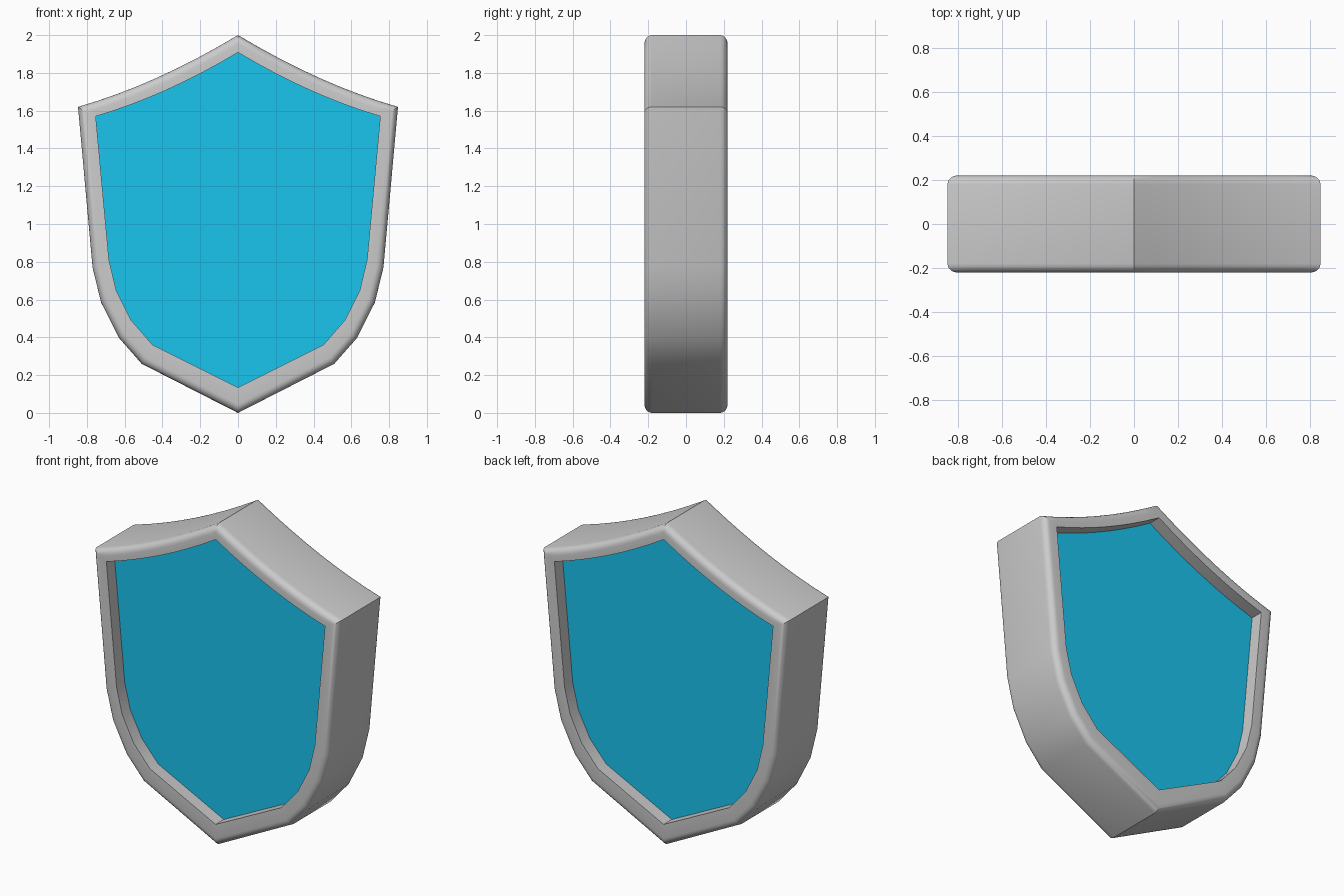
import bpy, bmesh, math

if "Cube" in bpy.data.objects:
    bpy.data.objects.remove(bpy.data.objects["Cube"])

HALF_DEPTH = 0.22    # half thickness of the rim
PANEL_HALF = 0.14    # recessed panel, seen from both sides
BEVEL = 0.04


def outline(top, ctrl, corner, side, tip):
    """Closed shield outline: curved shoulder, side points, tip, mirrored in x."""
    n = 8
    half = []
    for i in range(n + 1):
        t = i / n
        half.append(tuple((1 - t) ** 2 * a + 2 * t * (1 - t) * b + t * t * c
                          for a, b, c in zip(top, ctrl, corner)))
    half += side + [tip]
    return half + [(-x, z) for x, z in reversed(half[1:-1])]


def add_ring(bm, pts, y):
    return [bm.verts.new((x, y, z)) for x, z in pts]


def bridge(bm, a, b):
    n = len(a)
    for i in range(n):
        j = (i + 1) % n
        bm.faces.new((a[i], a[j], b[j], b[i]))


def finish(bm, name):
    bmesh.ops.recalc_face_normals(bm, faces=bm.faces[:])
    mesh = bpy.data.meshes.new(name)
    bm.to_mesh(mesh)
    bm.free()
    obj = bpy.data.objects.new(name, mesh)
    bpy.context.collection.objects.link(obj)
    return obj


outer = outline((0, 2.0), (0.438, 1.737), (0.847, 1.62),
                [(0.77, 0.77), (0.725, 0.585), (0.63, 0.397), (0.51, 0.26)], (0, 0))
inner = outline((0, 1.908), (0.38, 1.68), (0.753, 1.57),
                [(0.683, 0.81), (0.645, 0.65), (0.565, 0.49), (0.452, 0.36)], (0, 0.135))

# Rim: hollow shield band with rounded outer edges
bm = bmesh.new()
of, ob = (add_ring(bm, outer, y) for y in (-HALF_DEPTH, HALF_DEPTH))
nf, nb = (add_ring(bm, inner, y) for y in (-HALF_DEPTH, HALF_DEPTH))
for a, b in ((of, ob), (ob, nb), (nb, nf), (nf, of)):
    bridge(bm, a, b)
edges = [bm.edges.get((r[i - 1], r[i])) for r in (of, ob) for i in range(len(r))]
bmesh.ops.recalc_face_normals(bm, faces=bm.faces[:])
bmesh.ops.bevel(bm, geom=edges, offset=BEVEL, segments=5, profile=0.5, affect='EDGES')
rim = finish(bm, "shield_rim")
bpy.context.view_layer.objects.active = rim
rim.select_set(True)
bpy.ops.object.shade_smooth_by_angle(angle=math.radians(30))

# Panel: blue slab set back inside the rim
bm = bmesh.new()
pf, pb = (add_ring(bm, inner, y) for y in (-PANEL_HALF, PANEL_HALF))
bridge(bm, pf, pb)
bm.faces.new(pf)
bm.faces.new(pb)
panel = finish(bm, "shield_panel")
blue = bpy.data.materials.new("panel_blue")
blue.diffuse_color = (0.01, 0.55, 0.85, 1)
blue.use_nodes = True
blue.node_tree.nodes["Principled BSDF"].inputs["Base Color"].default_value = blue.diffuse_color
panel.data.materials.append(blue)
